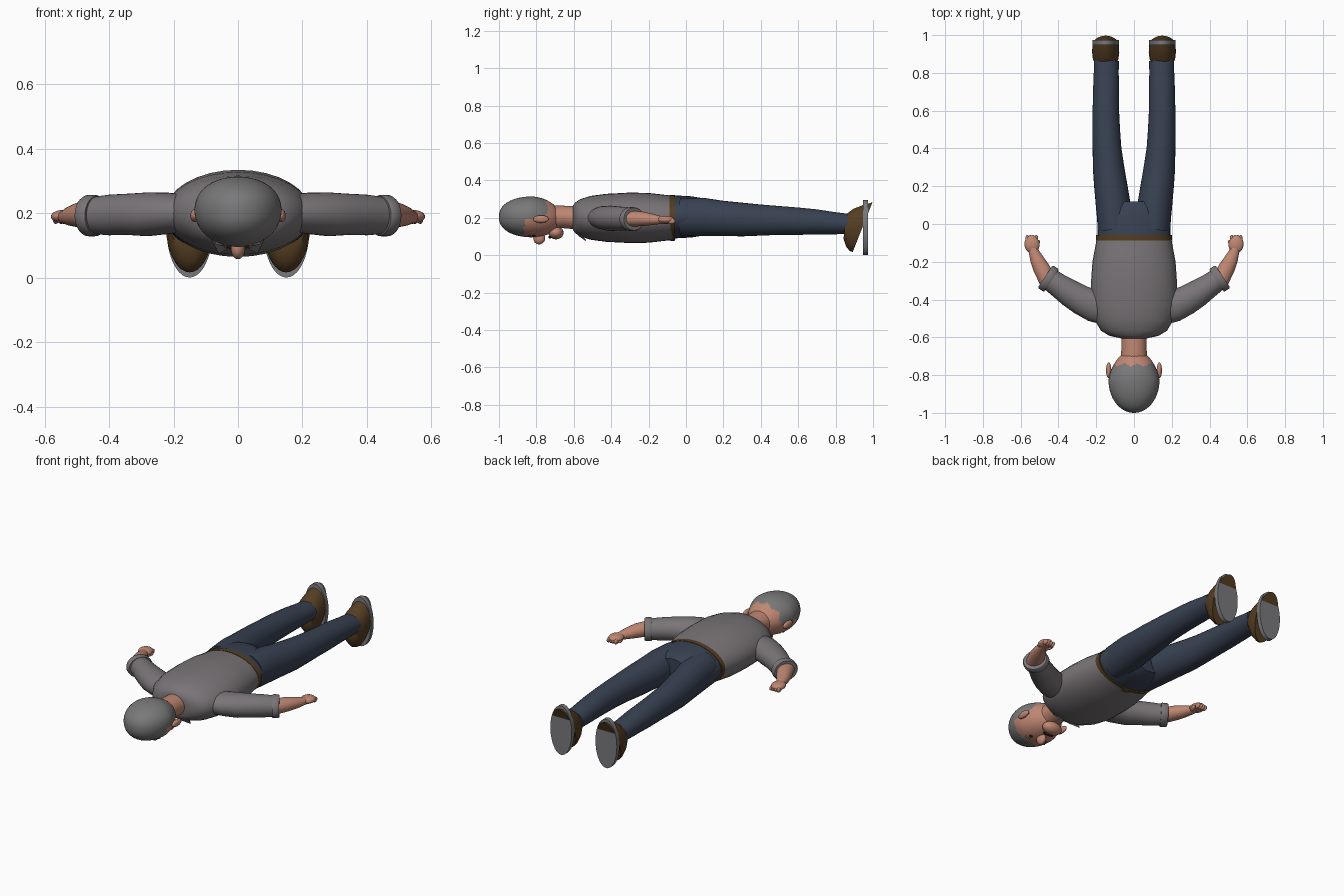
import bpy, bmesh, math
from mathutils import Vector

cube = bpy.data.objects.get("Cube")
if cube:
    bpy.data.objects.remove(cube, do_unlink=True)


def material(name, rgb):
    m = bpy.data.materials.new(name)
    m.use_nodes = True
    m.diffuse_color = (*rgb, 1)
    m.node_tree.nodes["Principled BSDF"].inputs["Base Color"].default_value = (*rgb, 1)
    return m


SHIRT = material("grey shirt", (0.19, 0.175, 0.185))
HAIR = material("grey hair", (0.19, 0.19, 0.195))
NAVY = material("navy cloth", (0.04, 0.054, 0.085))
BROWN = material("brown leather", (0.09, 0.047, 0.016))
SKIN = material("skin", (0.52, 0.24, 0.17))
SOLE = material("sole grey", (0.19, 0.19, 0.2))
DARK = material("dark eye", (0.02, 0.012, 0.01))


def finish(name, bm, *mats):
    bmesh.ops.recalc_face_normals(bm, faces=bm.faces)
    mesh = bpy.data.meshes.new(name)
    bm.to_mesh(mesh)
    bm.free()
    for m in mats:
        mesh.materials.append(m)
    ob = bpy.data.objects.new(name, mesh)
    bpy.context.collection.objects.link(ob)
    bpy.ops.object.select_all(action="DESELECT")
    ob.select_set(True)
    bpy.context.view_layer.objects.active = ob
    bpy.ops.object.shade_smooth_by_angle(angle=math.radians(45))
    return ob


def loft(name, sections, mat, side=1, n=32):
    """Tube through sections of (x, y, z, half width, half height)."""
    bm = bmesh.new()
    centres = [Vector(s[:3]) for s in sections]
    rings = []
    for i, s in enumerate(sections):
        t = centres[min(i + 1, len(s) and len(centres) - 1)] - centres[max(i - 1, 0)]
        across = Vector((t.y, -t.x, 0)).normalized()
        ring = []
        for k in range(n):
            a = math.tau * k / n
            p = centres[i] + across * s[3] * math.cos(a) + Vector((0, 0, s[4] * math.sin(a)))
            ring.append(bm.verts.new((p.x * side, p.y, p.z)))
        rings.append(ring)
    for a, b in zip(rings, rings[1:]):
        for k in range(n):
            j = (k + 1) % n
            bm.faces.new((a[k], a[j], b[j], b[k]))
    bm.faces.new(rings[0])
    bm.faces.new(rings[-1])
    return finish(name, bm, mat)


def ball(name, centre, radii, mat, turn=0):
    bm = bmesh.new()
    bmesh.ops.create_uvsphere(bm, u_segments=24, v_segments=16, radius=1)
    c, s = math.cos(turn), math.sin(turn)
    for v in bm.verts:
        x, y, z = (v.co[i] * radii[i] for i in range(3))
        v.co = Vector(centre) + Vector((x * c - y * s, x * s + y * c, z))
    return finish(name, bm, mat)


# Torso, belt and hips along the body axis
loft("shirt_torso", [(0, -.605, .2, .07, .065), (0, -.592, .2, .13, .082),
     (0, -.565, .2, .175, .1), (0, -.51, .2, .208, .117), (0, -.43, .2, .228, .128),
     (0, -.3, .2, .227, .135), (0, -.2, .2, .22, .133), (0, -.07, .2, .196, .118)], SHIRT)
loft("belt", [(0, -.088, .202, .2, .12), (0, -.058, .202, .2, .12)], BROWN)
loft("trouser_hips", [(0, -.06, .205, .193, .115), (0, .03, .205, .195, .11),
     (0, .09, .205, .165, .1), (0, .12, .205, .11, .085)], NAVY)
loft("neck", [(0, -.74, .2, .075, .065), (0, -.66, .205, .066, .06), (0, -.585, .2, .068, .062)], SKIN)
ball("belt_buckle", (0, -.073, .082), (.025, .016, .006), BROWN)

# Head, with hair assigned over the crown and the back
bm = bmesh.new()
bmesh.ops.create_uvsphere(bm, u_segments=64, v_segments=48, radius=1)
for v in bm.verts:
    x, y, z = v.co
    squash = abs(z) ** 0.85 * math.copysign(1, z)
    width = .135 * (1 - .16 * max(y, 0) - .1 * max(-z, 0))
    length = .172 if y < 0 else .165 * (1 - .22 * max(z, 0))
    v.co = (x * width, -.828 + y * length, .205 + squash * .109)
for f in bm.faces:
    c = f.calc_center_median()
    fringe = -.745 + .008 * math.sin(c.x * 90)
    f.material_index = 1 if c.y < -.865 or (c.z > .195 and c.y < fringe) else 0
finish("head", bm, SKIN, HAIR)

# Face, turned downward
ball("nose", (0, -.785, .092), (.022, .032, .034), SKIN)
ball("chin", (0, -.695, .12), (.06, .04, .035), SKIN)
ball("mouth", (0, -.728, .0965), (.035, .008, .008), DARK)

for side, word in ((1, "left"), (-1, "right")):
    ball(word + "_ear", (side * .134, -.775, .193), (.014, .042, .02), SKIN)
    ball(word + "_eye", (side * .045, -.815, .108), (.014, .011, .008), DARK)
    ball(word + "_eyebrow", (side * .045, -.838, .108), (.025, .007, .008), HAIR)

    # Pointed collar flap
    bm = bmesh.new()
    flap = [(.015, -.6, .13), (.085, -.585, .125), (.06, -.535, .075), (.015, -.57, .1)]
    low = bm.faces.new([bm.verts.new((side * x, y, z)) for x, y, z in flap])
    new = bmesh.ops.extrude_face_region(bm, geom=[low])["geom"]
    bmesh.ops.translate(bm, vec=(0, 0, .008), verts=[g for g in new if isinstance(g, bmesh.types.BMVert)])
    finish(word + "_collar", bm, SHIRT)

    # Arm: sleeve, cuff, forearm and loosely closed hand
    loft(word + "_sleeve", [(.13, -.455, .2, .085, .055), (.215, -.432, .2, .085, .064),
         (.28, -.402, .197, .078, .068), (.34, -.366, .197, .072, .064),
         (.4, -.325, .195, .063, .063), (.46, -.282, .193, .058, .056)], SHIRT, side)
    loft(word + "_cuff", [(.437, -.3, .193, .068, .061), (.443, -.296, .193, .072, .064),
         (.464, -.282, .193, .072, .064), (.47, -.278, .193, .066, .06)], SHIRT, side)
    loft(word + "_forearm", [(.455, -.3, .195, .047, .042), (.49, -.235, .195, .044, .039),
         (.515, -.185, .192, .036, .031), (.533, -.14, .189, .026, .022),
         (.538, -.11, .187, .024, .02)], SKIN, side)
    ball(word + "_hand", (side * .54, -.108, .19), (.04, .047, .021), SKIN, side * -.15)
    ball(word + "_thumb", (side * .513, -.112, .178), (.011, .03, .012), SKIN, side * .35)
    for k in range(4):
        ball(f"{word}_finger_{k + 1}", (side * (.517 + .016 * k), -.077, .182),
             (.0095, .02, .015), SKIN)

    # Leg, tapering to the ankle
    loft(word + "_trouser_leg", [(.1, -.03, .205, .09, .1), (.11, .1, .204, .092, .102),
         (.123, .2, .197, .088, .094), (.135, .3, .191, .083, .09), (.143, .4, .188, .076, .083),
         (.147, .5, .186, .073, .077), (.149, .6, .182, .07, .073), (.148, .7, .178, .069, .067),
         (.147, .8, .171, .066, .059), (.146, .865, .168, .066, .054)], NAVY, side)

    # Shoe: ankle ring swelling to a tilted footprint whose heel pokes through the sole
    bm = bmesh.new()
    rings = []
    for y0, z0, rx, ry, rz in ((.85, .155, .058, .008, .065), (.875, .148, .068, .02, .1),
                               (.91, .146, .072, .036, .122), (.944, .15, .07, .053, .133)):
        ring = []
        for k in range(36):
            a = math.tau * k / 36
            ring.append(bm.verts.new((side * (.15 + rx * math.cos(a)),
                                      y0 + ry * math.sin(a), z0 + rz * math.sin(a))))
        rings.append(ring)
    for a, b in zip(rings, rings[1:]):
        for k in range(36):
            j = (k + 1) % 36
            bm.faces.new((a[k], a[j], b[j], b[k]))
    bm.faces.new(rings[0])
    bm.faces.new(rings[-1])
    finish(word + "_shoe", bm, BROWN)
    loft(word + "_sole", [(.15, .947, .148, .071, .147), (.15, .973, .148, .071, .147)], SOLE, side, 40)
